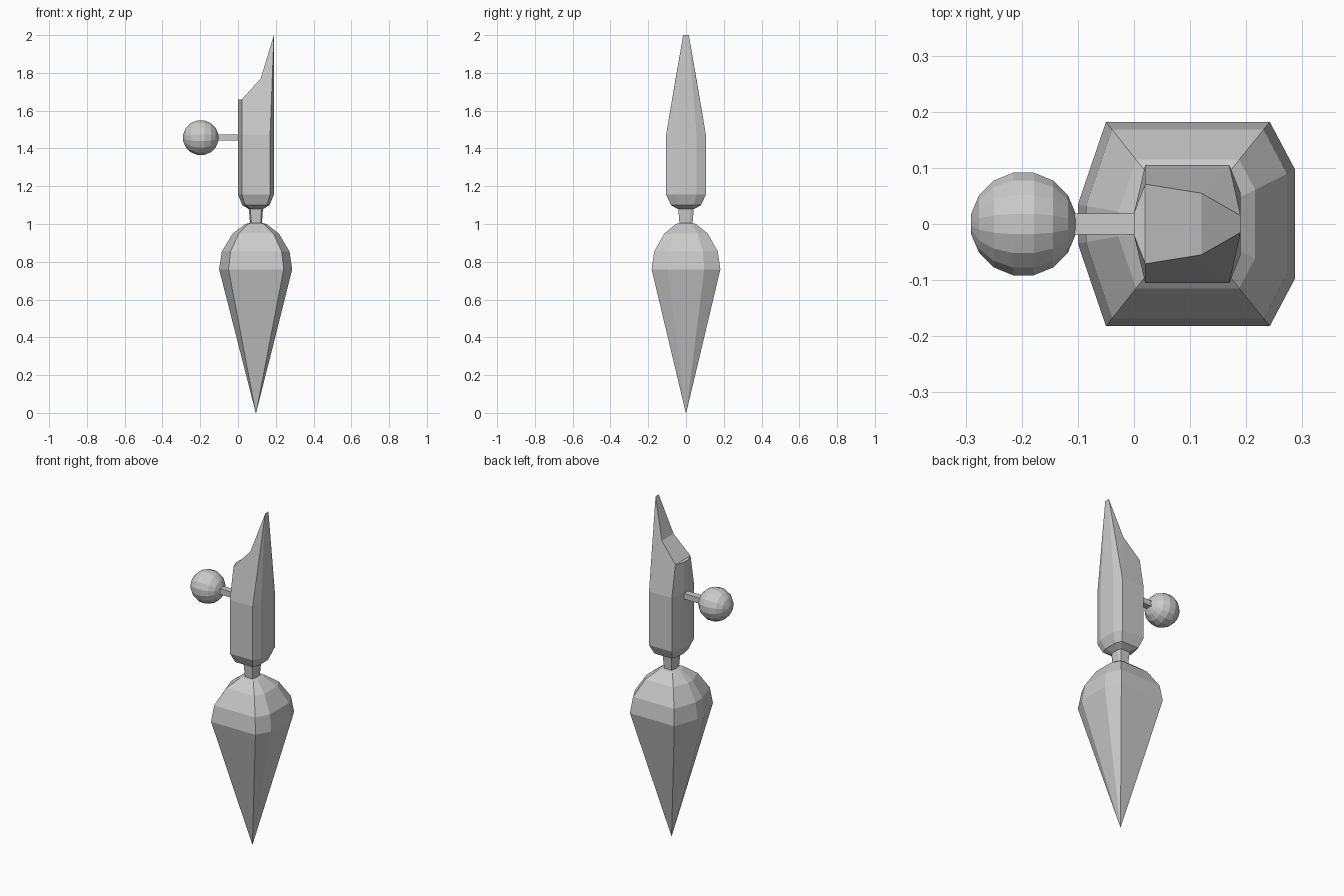
import bpy, bmesh, math

if "Cube" in bpy.data.objects:
    bpy.data.objects.remove(bpy.data.objects["Cube"])

CX = 0.095  # x of the vertical axis shared by blade and bulb


def mirrored(half):
    """Close a y>0 half outline (x, y, z) into a symmetric loop."""
    return half + [(x, -y, z) for x, y, z in reversed(half)]


def scaled(half, z, s):
    """Outline scaled about the axis at height z."""
    return mirrored([(CX + (x - CX) * s, y * s, z) for x, y in half])


def finish(name, bm):
    bmesh.ops.remove_doubles(bm, verts=bm.verts, dist=1e-5)
    bmesh.ops.recalc_face_normals(bm, faces=bm.faces)
    me = bpy.data.meshes.new(name)
    bm.to_mesh(me)
    bm.free()
    ob = bpy.data.objects.new(name, me)
    bpy.context.collection.objects.link(ob)
    return ob


def loft(bm, rings, cap_end=True):
    """Skin a stack of equal-length rings."""
    loops = [[bm.verts.new(p) for p in r] for r in rings]
    n = len(rings[0])
    for a, b in zip(loops, loops[1:]):
        for i in range(n):
            j = (i + 1) % n
            bm.faces.new((a[i], a[j], b[j], b[i]))
    bm.faces.new(loops[0])
    if cap_end:
        bm.faces.new(loops[-1])
    return loops


# pointed lower bulb
bulb = [(-0.10, 0.035), (-0.05, 0.182), (0.242, 0.182), (0.287, 0.097)]
bm = bmesh.new()
loft(bm, [scaled(bulb, z, s) for z, s in
          [(0, 0.006), (0.76, 1), (0.855, 0.925), (0.95, 0.63), (1.0, 0.29), (1.005, 0.17)]])
finish("pointed_bulb", bm)

# neck
body = [(0.0, 0.02), (0.02, 0.105), (0.17, 0.105), (0.19, 0.055)]
bm = bmesh.new()
loft(bm, [scaled(body, z, s) for z, s in [(0.99, 0.32), (1.09, 0.4)]])
finish("neck", bm)

# upper body with a stepped, tapering blade tip
tip = mirrored([(0.0, 0.02, 1.66), (0.02, 0.071, 1.66), (0.12, 0.055, 1.77), (0.19, 0.015, 2.0)])
bm = bmesh.new()
loops = loft(bm, [scaled(body, z, s) for z, s in
                  [(1.08, 0.42), (1.10, 0.76), (1.155, 1), (1.475, 1)]] + [tip], False)
low, top = loops[-2:]
for i in range(3):  # stepped top surface
    bm.faces.new((top[i], top[i + 1], top[6 - i], top[7 - i]))
for a, b in ((2, 3), (5, 4)):  # crease up to the point
    bmesh.ops.connect_verts(bm, verts=[low[a], top[b]])
finish("blade_body", bm)

# side arm
bpy.ops.mesh.primitive_cube_add(size=1, location=(-0.05, 0, 1.458))
arm = bpy.context.object
arm.name = "side_arm"
arm.scale = (0.12, 0.038, 0.034)

# faceted ball, flat-ended along x
R, C, N = 0.095, (-0.197, 0, 1.457), 16
step = 2 * math.pi / N
rings = []
for k in range(N // 2):
    t = (k + 0.5) * step
    rings.append([(C[0] - R * math.cos(t),
                   C[1] + R * math.sin(t) * math.cos((i + 0.5) * step),
                   C[2] + R * math.sin(t) * math.sin((i + 0.5) * step)) for i in range(N)])
bm = bmesh.new()
loft(bm, rings)
finish("ball", bm)
